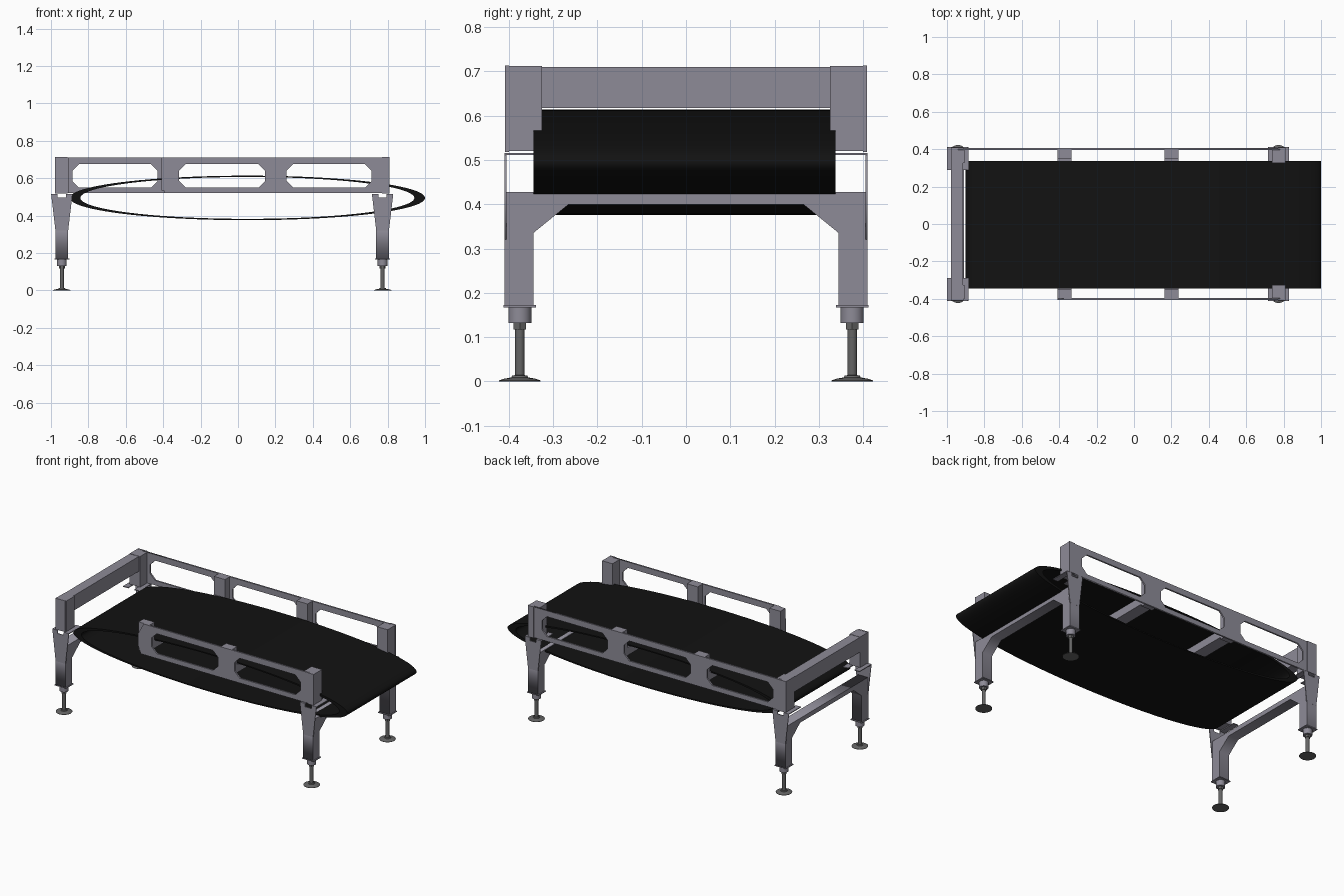
import bpy, bmesh, math
from mathutils import Matrix

if "Cube" in bpy.data.objects:
    bpy.data.objects.remove(bpy.data.objects["Cube"])


def material(name, rgb):
    m = bpy.data.materials.new(name)
    m.diffuse_color = (*rgb, 1)
    m.use_nodes = True
    m.node_tree.nodes["Principled BSDF"].inputs["Base Color"].default_value = m.diffuse_color
    return m


STEEL = material("painted_steel", (0.27, 0.26, 0.31))
DARK = material("dark_metal", (0.13, 0.13, 0.13))
BLACK = material("black_rubber", (0.006, 0.006, 0.006))


def finish(name, bm, mat, smooth=False):
    bmesh.ops.recalc_face_normals(bm, faces=bm.faces)
    me = bpy.data.meshes.new(name)
    bm.to_mesh(me)
    bm.free()
    me.materials.append(mat)
    ob = bpy.data.objects.new(name, me)
    bpy.context.collection.objects.link(ob)
    if smooth:
        bpy.ops.object.select_all(action='DESELECT')
        ob.select_set(True)
        bpy.context.view_layer.objects.active = ob
        bpy.ops.object.shade_smooth_by_angle(angle=math.radians(35))
    return ob


def box(name, x, y, z):
    x, y, z = sorted(x), sorted(y), sorted(z)
    bm = bmesh.new()
    bmesh.ops.create_cube(bm, size=1)
    for v in bm.verts:
        v.co = [a[0] + (a[1] - a[0]) * (c + 0.5) for a, c in zip((x, y, z), v.co)]
    return finish(name, bm, STEEL)


def plate(name, loops, plane, pos, thick):
    """Flat plate from an outline plus hole loops, in the xz or yz plane."""
    cu = bpy.data.curves.new(name, 'CURVE')
    cu.dimensions, cu.fill_mode, cu.extrude = '2D', 'BOTH', thick / 2
    for pts in loops:
        sp = cu.splines.new('POLY')
        sp.points.add(len(pts) - 1)
        for p, (a, b) in zip(sp.points, pts):
            p.co = (a, b, 0, 1)
        sp.use_cyclic_u = True
    tmp = bpy.data.objects.new(name + "_curve", cu)
    bpy.context.collection.objects.link(tmp)
    bpy.context.view_layer.update()
    me = bpy.data.meshes.new_from_object(tmp.evaluated_get(bpy.context.evaluated_depsgraph_get()))
    bpy.data.objects.remove(tmp)
    bm = bmesh.new()
    bm.from_mesh(me)
    bpy.data.meshes.remove(me)
    bmesh.ops.remove_doubles(bm, verts=bm.verts, dist=1e-5)
    if plane == 'xz':
        mat = Matrix(((1, 0, 0, 0), (0, 0, -1, pos), (0, 1, 0, 0), (0, 0, 0, 1)))
    else:
        mat = Matrix(((0, 0, 1, pos), (1, 0, 0, 0), (0, 1, 0, 0), (0, 0, 0, 1)))
    bm.transform(mat)
    return finish(name, bm, STEEL)


def lathe(name, profile, x, y, mat, steps=32):
    bm = bmesh.new()
    vs = [bm.verts.new((r, 0, z)) for r, z in profile]
    es = [bm.edges.new(p) for p in zip(vs, vs[1:])]
    bmesh.ops.spin(bm, geom=vs + es, axis=(0, 0, 1), cent=(0, 0, 0),
                   angle=2 * math.pi, steps=steps)
    bmesh.ops.remove_doubles(bm, verts=bm.verts, dist=1e-5)
    bmesh.ops.translate(bm, verts=bm.verts, vec=(x, y, 0))
    return finish(name, bm, mat, True)


def window(x0, x1, z0=0.55, z1=0.675, c=0.035):
    return [(x0 + c, z0), (x1 - c, z0), (x1, z0 + c), (x1, z1 - c),
            (x1 - c, z1), (x0 + c, z1), (x0, z1 - c), (x0, z0 + c)]


# belt: open elliptical sleeve, thicker at its ends
bm = bmesh.new()
N = 96
rings = []
for rx, rz, y in ((0.95, 0.119, -0.345), (0.95, 0.119, 0.338),
                  (0.893, 0.112, 0.338), (0.893, 0.112, -0.345)):
    rings.append([bm.verts.new((0.05 + rx * math.cos(2 * math.pi * i / N), y,
                                0.495 + rz * math.sin(2 * math.pi * i / N))) for i in range(N)])
for k in range(4):
    a, b = rings[k], rings[(k + 1) % 4]
    for i in range(N):
        j = (i + 1) % N
        bm.faces.new((a[i], a[j], b[j], b[i]))
finish("belt", bm, BLACK, True)

# side rails: long one at the back, shorter one with a cut end at the front
win = [window(-0.885, -0.43), window(-0.315, 0.145), window(0.26, 0.715)]
plate("back_rail", [[(-0.94, 0.52), (0.78, 0.52), (0.78, 0.712), (-0.94, 0.712)]] + win,
      'xz', 0.4, 0.01)
plate("front_rail", [[(-0.39, 0.52), (0.78, 0.52), (0.78, 0.712), (-0.37, 0.712),
                      (-0.41, 0.64), (-0.41, 0.57)]] + win[1:], 'xz', -0.4, 0.01)

# intermediate brackets and the cross bars running through the belt
for n, x in enumerate((-0.372, 0.2)):
    for s, side in ((-1, "front"), (1, "back")):
        box(f"{side}_bracket_{n}", (x - 0.038, x + 0.038), (s * 0.348, s * 0.398), (0.535, 0.712))
    box(f"cross_bar_{n}", (x - 0.038, x + 0.038), (-0.36, 0.36), (0.548, 0.598))

# top beam closing the left end
box("end_beam", (-0.978, -0.915), (-0.4, 0.4), (0.617, 0.71))

for end, x in (("left", -0.942), ("right", 0.773)):
    # leg frame with chamfered haunches
    half = [(0.265, 0.40), (0.345, 0.335), (0.345, 0.17), (0.41, 0.17), (0.41, 0.428)]
    plate(end + "_leg_frame", [half + [(-y, z) for y, z in reversed(half)]], 'yz', x, 0.068)
    for s, side in ((-1, "front"), (1, "back")):
        tag = f"{end}_{side}"
        # corner post with outer cover plate
        box(tag + "_post", (x - 0.036, x + 0.036), (s * 0.325, s * 0.402), (0.52, 0.712))
        px = (x - 0.036, x + 0.03) if end == "left" else (x - 0.004, x + 0.037)
        box(tag + "_post_cover", px, (s * 0.4, s * 0.409), (0.518, 0.713))
        # flared gusset with a notch, and the flange above it
        g = [(0.034, 0.32), (0.057, 0.515), (0.022, 0.515), (0.022, 0.496)]
        plate(tag + "_gusset", [[(x + a, z) for a, z in g] + [(x - a, z) for a, z in reversed(g)]],
              'xz', s * 0.408, 0.005)
        for k in (-1, 1):
            box(f"{tag}_flange_{k}", (x + k * 0.022, x + k * 0.057), (s * 0.29, s * 0.41), (0.511, 0.516))
        # foot: base lip, collar, threaded rod and domed pad
        yc = s * 0.3755
        box(tag + "_leg_lip", (x - 0.04, x + 0.04), (yc - 0.037, yc + 0.037), (0.167, 0.172))
        lathe(tag + "_collar", [(0, 0.17), (0.026, 0.17), (0.026, 0.132), (0, 0.132)], x, yc, STEEL)
        lathe(tag + "_nut", [(0, 0.135), (0.016, 0.135), (0.016, 0.117), (0, 0.117)], x, yc, DARK, 6)
        lathe(tag + "_foot", [(0, 0.12), (0.011, 0.12), (0.011, 0.014), (0.017, 0.013),
                              (0.019, 0.009), (0.035, 0.006), (0.047, 0.002), (0.047, 0), (0, 0)],
              x, yc, DARK)
